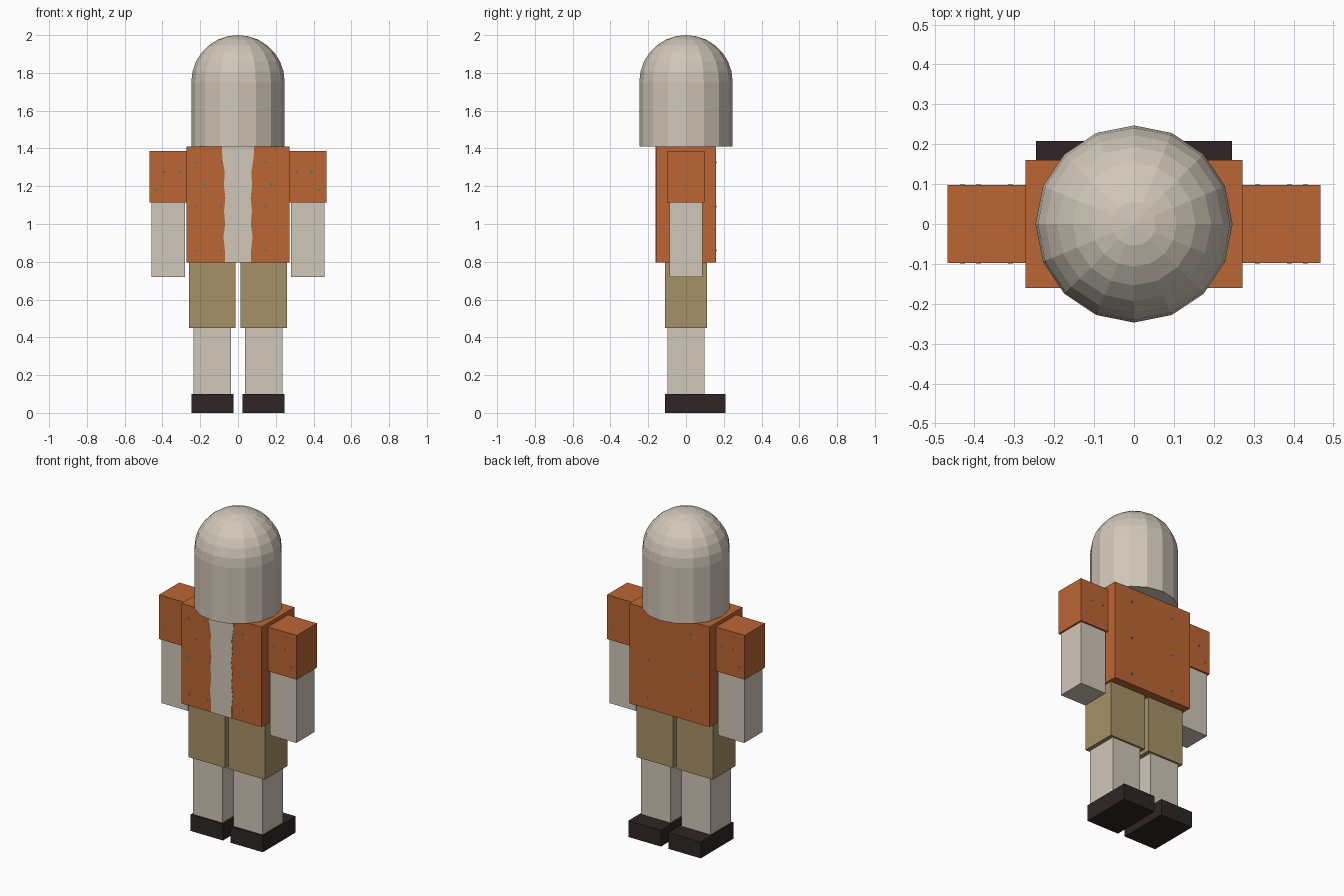
import bpy, bmesh, math

cube = bpy.data.objects.get("Cube")
if cube:
    bpy.data.objects.remove(cube, do_unlink=True)


def linear(c):
    c /= 255
    return c / 12.92 if c <= 0.04045 else ((c + 0.055) / 1.055) ** 2.4


def material(name, r, g, b):
    m = bpy.data.materials.new(name)
    m.use_nodes = True
    col = (linear(r), linear(g), linear(b), 1)
    m.diffuse_color = col
    bsdf = m.node_tree.nodes["Principled BSDF"]
    bsdf.inputs["Base Color"].default_value = col
    bsdf.inputs["Roughness"].default_value = 0.9
    return m


skin = material("pale_skin", 209, 199, 185)
orange = material("orange_cloth", 188, 102, 52)
khaki = material("khaki_cloth", 166, 145, 102)
dark = material("dark_leather", 47, 37, 37)
teal = material("teal_fleck", 62, 122, 112)


def finish(name, bm, mat):
    bmesh.ops.recalc_face_normals(bm, faces=bm.faces)
    me = bpy.data.meshes.new(name)
    bm.to_mesh(me)
    bm.free()
    me.materials.append(mat)
    ob = bpy.data.objects.new(name, me)
    bpy.context.collection.objects.link(ob)
    return ob


def add_box(bm, x, y, z):
    """Box from (min, max) ranges on each axis."""
    verts = bmesh.ops.create_cube(bm, size=1)["verts"]
    for v in verts:
        v.co = [r[0] if c < 0 else r[1] for c, r in zip(v.co, (x, y, z))]


def box(name, x, y, z, mat):
    bm = bmesh.new()
    add_box(bm, x, y, z)
    return finish(name, bm, mat)


# Torso
box("torso", (-0.272, 0.272), (-0.16, 0.16), (0.795, 1.41), orange)

# Arms and legs, one set per side
limbs = [
    ("sleeve", (0.27, 0.468), (-0.098, 0.098), (1.115, 1.387), orange),
    ("arm", (0.28, 0.458), (-0.088, 0.088), (0.72, 1.12), skin),
    ("shorts_leg", (0.012, 0.26), (-0.11, 0.11), (0.45, 0.795), khaki),
    ("leg", (0.038, 0.236), (-0.098, 0.098), (0.1, 0.455), skin),
    ("shoe", (0.025, 0.246), (-0.11, 0.208), (0, 0.1), dark),
]
for side, s in (("left", 1), ("right", -1)):
    for part, x, y, z, mat in limbs:
        box(f"{side}_{part}", sorted((s * x[0], s * x[1])), y, z, mat)

# Head: sixteen-sided column with a faceted dome
R, SIDES, RINGS, NECK, SHOULDER = 0.247, 16, 7, 1.41, 1.753
bm = bmesh.new()
profile = [(R, NECK)]
for k in range(RINGS):
    a = math.pi / 2 * k / RINGS
    profile.append((R * math.cos(a), SHOULDER + R * math.sin(a)))
rings = []
for r, z in profile:
    angles = [math.tau * i / SIDES for i in range(SIDES)]
    rings.append([bm.verts.new((r * math.cos(a), r * math.sin(a), z)) for a in angles])
for low, high in zip(rings, rings[1:]):
    for i in range(SIDES):
        j = (i + 1) % SIDES
        bm.faces.new((low[i], low[j], high[j], high[i]))
tip = bm.verts.new((0, 0, SHOULDER + R))
for i in range(SIDES):
    bm.faces.new((rings[-1][i], rings[-1][(i + 1) % SIDES], tip))
bm.faces.new(rings[0])
finish("head", bm, skin)

# Open shirt front: thin plate with a ragged edge
bm = bmesh.new()
widths = [0.07, 0.07, 0.077, 0.068, 0.074, 0.067, 0.075, 0.07, 0.082, 0.086]
heights = [0.795 + 0.615 * i / (len(widths) - 1) for i in range(len(widths))]
rows = [[bm.verts.new((s * w, -0.162, z)) for s in (-1, 1)]
        for w, z in zip(widths, heights)]
for a, b in zip(rows, rows[1:]):
    bm.faces.new((a[0], a[1], b[1], b[0]))
plate = bmesh.ops.extrude_face_region(bm, geom=bm.faces[:])
bmesh.ops.translate(bm, vec=(0, 0.003, 0),
                    verts=[g for g in plate["geom"] if isinstance(g, bmesh.types.BMVert)])
finish("shirt_opening", bm, skin)

# Small teal flecks printed on the shirt
bm = bmesh.new()
F = 0.006


def fleck(x, y, z):
    add_box(bm, (x - F, x + F), (y - 0.001, y + 0.001), (z - F, z + F))


for row in range(3):
    z = 0.86 + 0.233 * row
    for x in (-0.22, -0.09, 0.145):
        fleck(x, -0.16, z)
    for x in (-0.145, 0.145):
        fleck(x, 0.16, z)
for s in (-1, 1):
    fleck(s * 0.175, -0.16, 1.21)
    for x, z in ((0.31, 1.275), (0.39, 1.275), (0.43, 1.18)):
        fleck(s * x, -0.098, z)
        fleck(s * x, 0.098, z)
finish("shirt_flecks", bm, teal)
